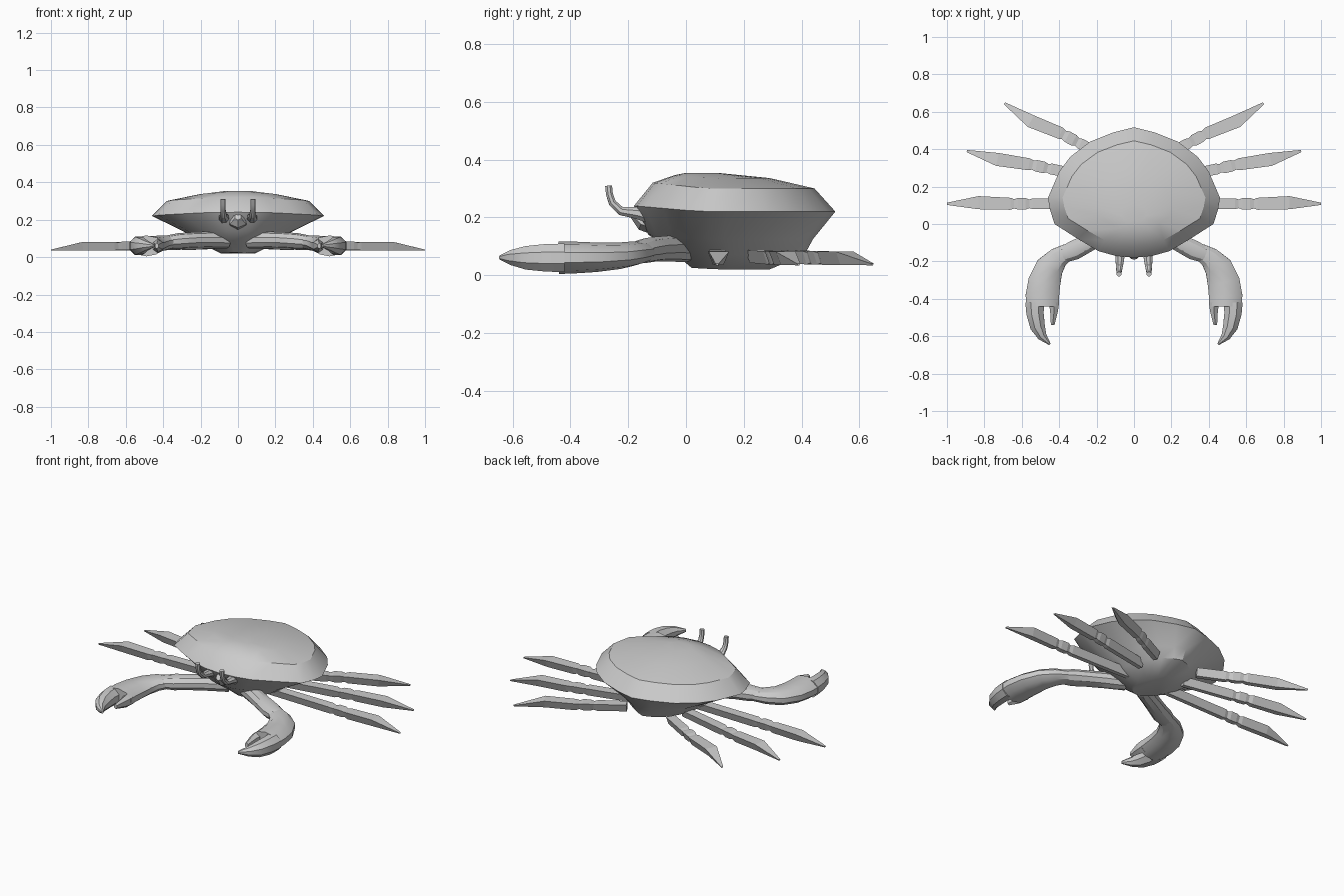
import bpy, bmesh, math
from mathutils import Vector

if "Cube" in bpy.data.objects:
    bpy.data.objects.remove(bpy.data.objects["Cube"])


def finish(name, bm, mirror=False, angle=30):
    bmesh.ops.recalc_face_normals(bm, faces=bm.faces)
    me = bpy.data.meshes.new(name)
    bm.to_mesh(me)
    bm.free()
    ob = bpy.data.objects.new(name, me)
    bpy.context.collection.objects.link(ob)
    if mirror:
        ob.modifiers.new("Mirror", 'MIRROR').use_mirror_merge = False
    bpy.ops.object.select_all(action='DESELECT')
    ob.select_set(True)
    bpy.context.view_layer.objects.active = ob
    if angle:
        bpy.ops.object.shade_smooth_by_angle(angle=math.radians(angle))
    return ob


def skin(rings):
    """Join equal-length rings of points into a capped surface."""
    bm = bmesh.new()
    vs = [[bm.verts.new(p) for p in r] for r in rings]
    n = len(vs[0])
    for a, b in zip(vs, vs[1:]):
        for i in range(n):
            j = (i + 1) % n
            bm.faces.new((a[i], a[j], b[j], b[i]))
    bm.faces.new(vs[0][::-1])
    bm.faces.new(vs[-1])
    return bm


def loft(sections, profile):
    """Sections are (x, y, z, half width, half height) along a path."""
    pts = [Vector(s[:3]) for s in sections]
    rings = []
    for i, s in enumerate(sections):
        t = pts[min(i + 1, len(pts) - 1)] - pts[max(i - 1, 0)]
        t.normalize()
        side = t.cross(Vector((0, 0, 1)))
        if side.length < 0.01:
            side = Vector((1, 0, 0))
        side.normalize()
        up = side.cross(t)
        rings.append([pts[i] + side * (u * s[3]) + up * (v * s[4]) for u, v in profile])
    return skin(rings)


def ngon(n):
    return [(math.cos(2 * math.pi * (i + .5) / n), math.sin(2 * math.pi * (i + .5) / n))
            for i in range(n)]


# Shell and underbody: one outline scaled through stacked rings
half = [(0, -.18), (.10, -.17), (.19, -.145), (.30, -.08), (.425, 0), (.45, .08), (.46, .14),
        (.40, .28), (.34, .36), (.235, .44), (.11, .49), (0, .517)]
outline = half + [(-x, y) for x, y in half[-2:0:-1]]


def ring(sx, y0, y1, z_front, z_back):
    out = []
    for x, y in outline:
        t = (y + .18) / .697
        out.append((x * sx, y0 + t * (y1 - y0), z_front + (z_back - z_front) * min(1, t * 3)))
    return out


shell = [ring(.20, .02, .29, .025, .02),
         ring(.42, -.06, .41, .09, .07),
         ring(.58, -.13, .44, .14, .125),
         ring(1, -.18, .517, .24, .22),
         ring(.83, -.115, .445, .32, .30),
         ring(.45, -.04, .29, .346, .336),
         ring(.15, .0, .12, .354, .353)]
finish("shell", skin(shell), angle=33)

# Mouth plate
finish("mouth", loft([(0, -.08, .18, .06, .05), (0, -.15, .195, .05, .04),
                      (0, -.18, .215, .02, .02)], ngon(6)), angle=0)

# Eye stalks
finish("eye_stalk", loft([(.075, -.12, .205, .03, .03), (.075, -.17, .215, .027, .022),
                          (.078, -.225, .222, .02, .016), (.08, -.255, .25, .015, .014),
                          (.08, -.265, .28, .014, .013), (.08, -.268, .31, .014, .013)],
                         ngon(8)), mirror=True)

# Claw arms and pincers
finish("claw_upper_arm", loft([(.06, 0, .09, .045, .045), (.16, -.055, .092, .047, .045),
                               (.25, -.105, .09, .05, .043), (.32, -.14, .085, .055, .043),
                               (.38, -.165, .08, .045, .036)], ngon(10)), mirror=True)
finish("claw_palm", loft([(.35, -.145, .08, .045, .034), (.405, -.18, .075, .06, .042),
                          (.45, -.23, .067, .078, .046), (.479, -.31, .062, .091, .051),
                          (.49, -.385, .061, .094, .055), (.49, -.44, .06, .092, .056)],
                         ngon(10)), mirror=True)
finish("claw_big_finger", loft([(.53, -.42, .06, .055, .053), (.529, -.48, .06, .05, .052),
                                (.515, -.55, .06, .043, .044), (.49, -.602, .061, .027, .028),
                                (.45, -.643, .061, .006, .008)], ngon(8)), mirror=True)
finish("claw_small_finger", loft([(.43, -.42, .06, .032, .04), (.427, -.46, .06, .025, .035),
                                  (.435, -.54, .06, .011, .015)], ngon(6)), mirror=True)

# Walking legs: flat on top with a narrow keel, measured back from the tip
leg_profile = [(-1, 1), (1, 1), (.45, -1), (-.45, -1)]
legs = [("front_leg", 1.0, .108, 0, .88, .006),
        ("middle_leg", .893, .39, 12, .76, -.01),
        ("back_leg", .692, .645, 28, .62, -.018)]
for name, tx, ty, deg, length, bend in legs:
    a = math.radians(deg)
    d, n = Vector((math.cos(a), math.sin(a))), Vector((-math.sin(a), math.cos(a)))
    secs = []
    for s, off, z, hw, hh in [(length, 0, .065, .027, .022), (.46, 0, .06, .029, .023),
                              (.44, 0, .06, .023, .018), (.42, 0, .06, .031, .023),
                              (.38, 0, .06, .031, .023), (.36, 0, .06, .025, .018),
                              (.34, 0, .058, .032, .023), (.17, bend, .058, .035, .023),
                              (0, 0, .037, .006, .003)]:
        p = Vector((tx, ty)) - d * s + n * off
        secs.append((p.x, p.y, z, hw, hh))
    finish(name, loft(secs, leg_profile), mirror=True, angle=0)
